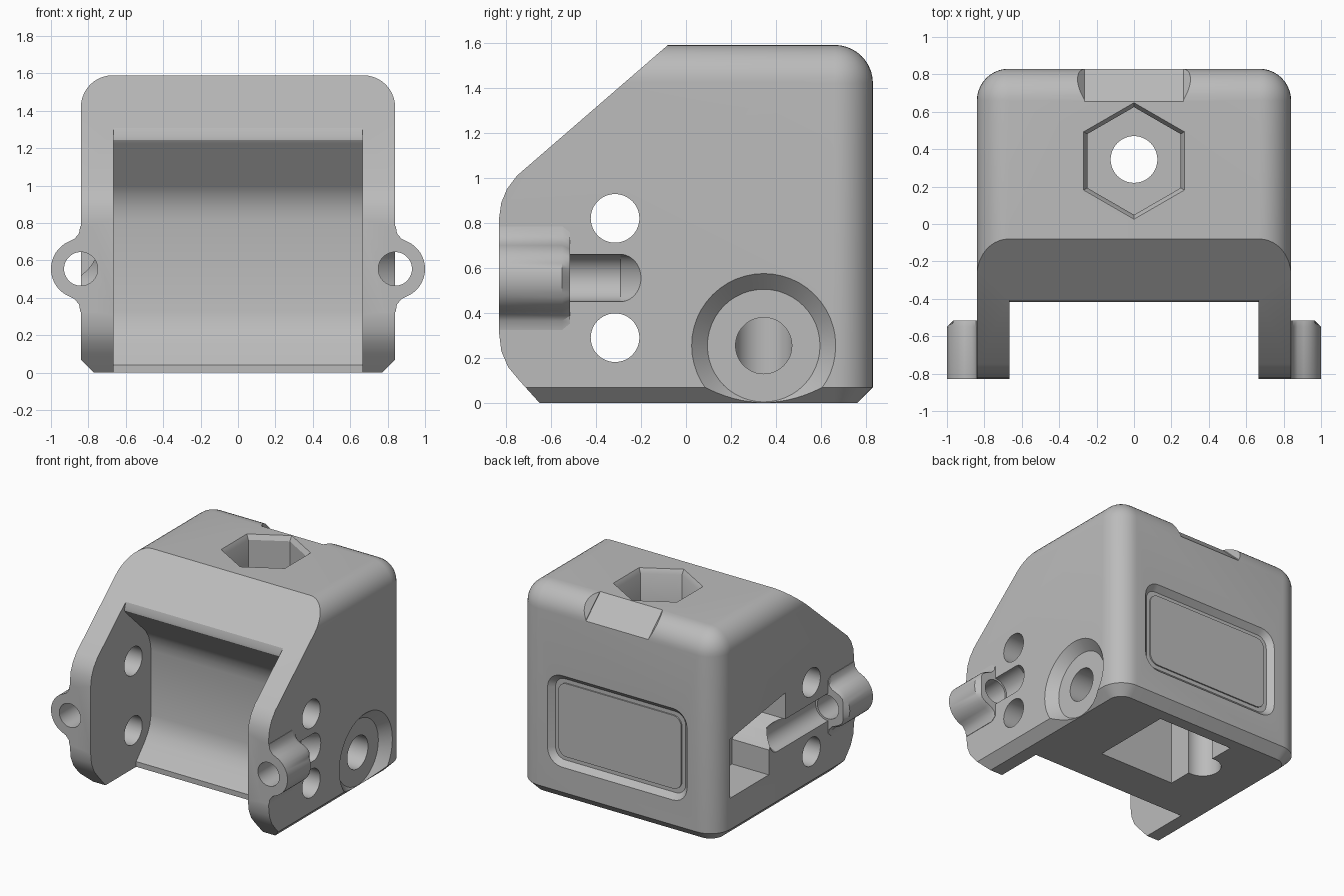
import bpy, bmesh
from math import cos, sin, radians

if "Cube" in bpy.data.objects:
    bpy.data.objects.remove(bpy.data.objects["Cube"])

grey = bpy.data.materials.new("light_grey")
grey.use_nodes = True
colour = (0.5, 0.5, 0.5, 1)
grey.diffuse_color = colour
grey.node_tree.nodes["Principled BSDF"].inputs["Base Color"].default_value = colour


def add(name, bm):
    bmesh.ops.recalc_face_normals(bm, faces=bm.faces)
    mesh = bpy.data.meshes.new(name)
    bm.to_mesh(mesh)
    bm.free()
    mesh.materials.append(grey)
    ob = bpy.data.objects.new(name, mesh)
    bpy.context.collection.objects.link(ob)
    return ob


def prism(name, pts, axis, a, b, end_pts=None):
    """Loft a 2D outline along an axis, optionally to a second outline."""
    place = {"X": lambda u, v, w: (w, u, v),
             "Y": lambda u, v, w: (u, w, v),
             "Z": lambda u, v, w: (u, v, w)}[axis]
    bm = bmesh.new()
    low = [bm.verts.new(place(u, v, a)) for u, v in pts]
    high = [bm.verts.new(place(u, v, b)) for u, v in end_pts or pts]
    bm.faces.new(low)
    bm.faces.new(high)
    n = len(low)
    for i in range(n):
        j = (i + 1) % n
        bm.faces.new((low[i], low[j], high[j], high[i]))
    return add(name, bm)


def arc(u, v, r, start, end, n):
    angles = [radians(start + (end - start) * i / n) for i in range(n + 1)]
    return [(u + r * cos(t), v + r * sin(t)) for t in angles]


def circle(u, v, r, n=48, start=0):
    return arc(u, v, r, start, start + 360, n)[:-1]


def rect(u0, u1, v0, v1):
    return [(u0, v0), (u1, v0), (u1, v1), (u0, v1)]


def round_rect(v, hu, hv, r):
    pts = []
    for k, (su, sv) in enumerate(((1, 1), (-1, 1), (-1, -1), (1, -1))):
        pts += arc(su * (hu - r), v + sv * (hv - r), r, 90 * k, 90 * k + 90, 6)
    return pts


def combine(target, tool, operation="DIFFERENCE"):
    mod = target.modifiers.new("combine", "BOOLEAN")
    mod.operation, mod.solver, mod.object = operation, "EXACT", tool
    bpy.context.view_layer.objects.active = target
    bpy.ops.object.modifier_apply(modifier=mod.name)
    bpy.data.objects.remove(tool)


# Block with large rounds at the top and back, and a chamfered base
bm = bmesh.new()
bmesh.ops.create_cube(bm, size=1)
for v in bm.verts:
    v.co = (v.co.x * 1.68, v.co.y * 1.83 - 0.085, (v.co.z + 0.5) * 1.59)


def both(edge, test):
    return all(test(v.co) for v in edge.verts)


rounds = [e for e in bm.edges
          if both(e, lambda c: c.y > 0.8 and c.x > 0) or both(e, lambda c: c.y > 0.8 and c.x < 0)
          or both(e, lambda c: c.z > 1.5 and c.x > 0) or both(e, lambda c: c.z > 1.5 and c.x < 0)
          or both(e, lambda c: c.z > 1.5 and c.y > 0.8)]
bmesh.ops.bevel(bm, geom=rounds, offset=0.17, segments=10, profile=0.5, affect="EDGES")
base = [e for e in bm.edges if both(e, lambda c: c.z < 0.001)
        and not both(e, lambda c: c.y < -0.9)]
bmesh.ops.bevel(bm, geom=base, offset=0.07, segments=1, profile=0.5, affect="EDGES")
body = add("mount_body", bm)

# Sloped and rounded front
side = [(-0.56, -0.1), (-0.74, 0.10), (-0.79, 0.16), (-0.82, 0.23), (-0.83, 0.31),
        (-0.83, 0.82), (-0.82, 0.89), (-0.795, 0.95), (-0.75, 1.01), (-0.08, 1.59),
        (0.035, 1.69), (1, 1.69), (1, -0.1)]
combine(body, prism("front_shape", side, "X", -1.2, 1.2), "INTERSECT")

# Screw ears on both cheeks
axis_z = 0.555
half = [(0.78, 0.23), (0.843, 0.23), (0.85, 0.19), (0.875, 0.16)]
ear = ([(u, axis_z + v) for u, v in half] + arc(0.84, axis_z, 0.16, 65, -65, 16)
       + [(u, axis_z - v) for u, v in reversed(half)])
slim = [(min(u, 0.965), axis_z + (v - axis_z) * 0.88) for u, v in ear]
for s in (1, -1):
    for a, b, end in ((-0.83, -0.55, ear), (-0.55, -0.515, slim)):
        combine(body, prism("ear", [(s * u, v) for u, v in ear], "Y", a, b,
                            [(s * u, v) for u, v in end]), "UNION")

# Open front bay between the cheeks
bay = [(-1, -0.1), (-0.28, -0.1), (-0.28, 0.04), (-0.18, 0.15), (-0.14, 0.205),
       (-0.115, 0.26), (-0.1, 0.33), (-0.1, 0.82), (-0.11, 0.88), (-0.13, 0.94),
       (-0.17, 1.0), (-0.405, 1.225), (-0.418, 1.245), (-0.418, 1.265),
       (-0.405, 1.31), (-0.41, 1.7), (-1, 1.7)]
combine(body, prism("bay", bay, "X", -0.665, 0.665))

# Cheek holes, ear screw holes and screw slots with a sloping end
for z in (0.29, 0.82):
    combine(body, prism("cheek_hole", circle(-0.315, z, 0.108), "X", -1.1, 1.1))
for s in (1, -1):
    combine(body, prism("screw_hole", circle(s * 0.84, axis_z, 0.09), "Y", -0.9, -0.4))
    straight = -0.29 if s > 0 else 0.1
    slot = circle(s * 0.84, axis_z, 0.105)
    combine(body, prism("screw_slot", slot, "Y", -0.515, straight))
    combine(body, prism("slot_end", slot, "Y", straight - 0.001, straight + 0.09,
                        circle(s * 0.945, axis_z, 0.105)))

# Hexagonal nut pocket with a chamfered lip, and the vertical bore
hexes = [circle(0, 0.337, r, 6, 30) for r in (0.288, 0.318)]
combine(body, prism("nut_pocket", hexes[0], "Z", 1.2, 1.7))
combine(body, prism("nut_lip", hexes[0], "Z", 1.555, 1.6, hexes[1]))
combine(body, prism("bore", circle(0, 0.345, 0.125), "Z", 0.5, 1.4))

# Chamber under the bore with a rounded side channel
combine(body, prism("chamber", rect(-0.32, 0.32, 0.03, 0.67), "Z", -0.1, 0.9))
combine(body, prism("channel", circle(-0.34, 0.345, 0.13), "Z", -0.1, 0.9))

# Round port on the left side
combine(body, prism("port_seat", circle(0.345, 0.255, 0.25), "X", 0.77, 0.86,
                    circle(0.345, 0.255, 0.34)))
combine(body, prism("port_hole", circle(0.345, 0.255, 0.125), "X", 0.2, 1))

# Recess on the right side
recess = [(0.665, 0.31), (0.665, 0.76), (0, 0.86), (0, 0.66), (0.12, 0.6), (0.2, 0.5),
          (0.2, 0.31)]
combine(body, prism("side_recess", recess, "X", -1, -0.53))

# Framed panel on the back
combine(body, prism("panel_recess", round_rect(0.61, 0.55, 0.31, 0.08), "Y", 0.79, 0.84,
                    round_rect(0.61, 0.60, 0.36, 0.13)))
combine(body, prism("panel_plate", round_rect(0.61, 0.52, 0.28, 0.07), "Y", 0.77, 0.80), "UNION")

# Shallow flat with sloping ends across the rear top edge
flat = [(0.645, 1.6), (0.84, 1.42), (1, 1.7)]
shallow = [(y + 0.04, z + 0.04) for y, z in flat]
combine(body, prism("rear_flat", flat, "X", -0.265, 0.265))
for s in (1, -1):
    combine(body, prism("flat_end", flat, "X", s * 0.26, s * 0.31, shallow))

for ob in bpy.context.selected_objects:
    ob.select_set(False)
body.select_set(True)
bpy.context.view_layer.objects.active = body
bpy.ops.object.shade_smooth_by_angle(angle=radians(30))
